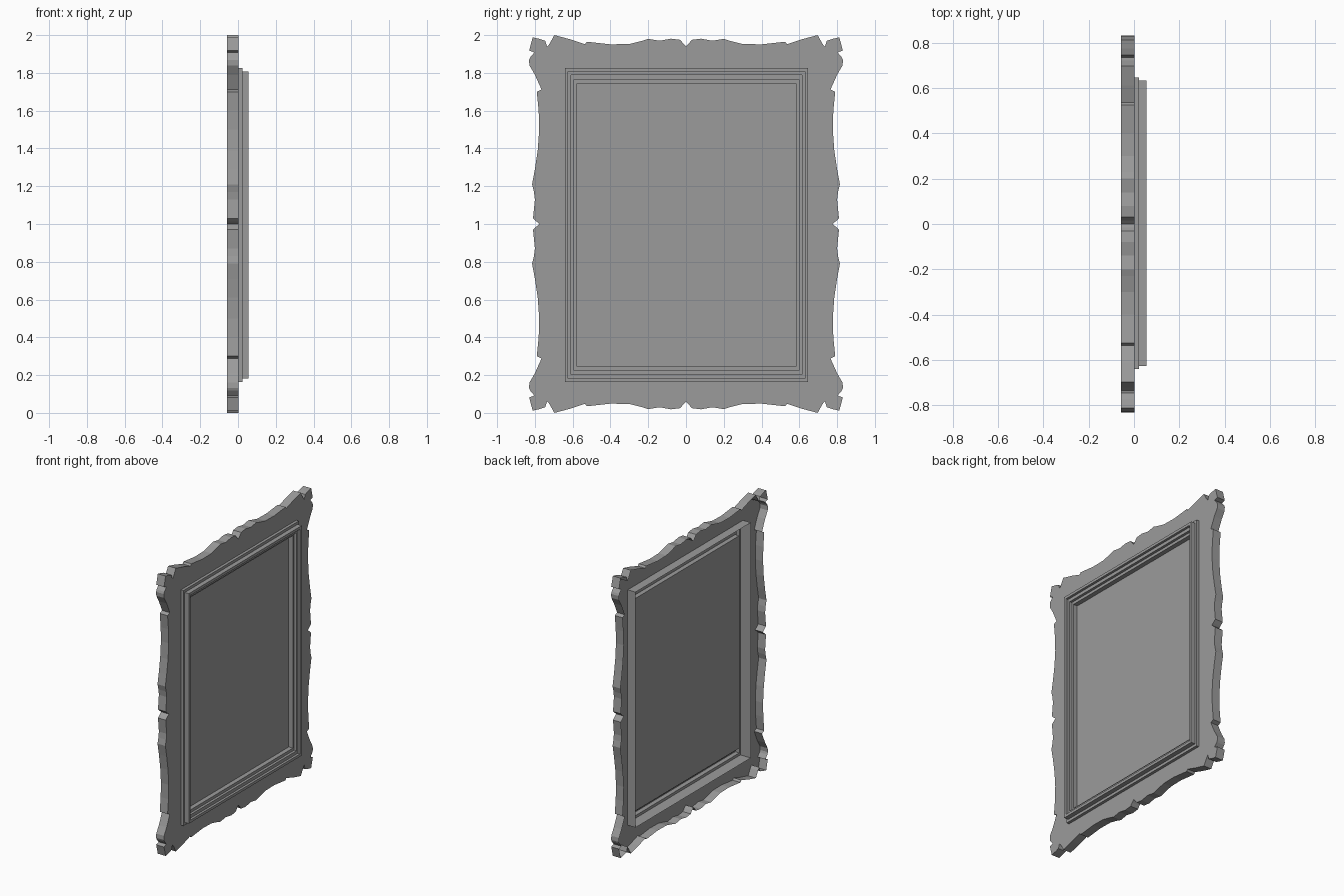
import bpy, bmesh

if "Cube" in bpy.data.objects:
    bpy.data.objects.remove(bpy.data.objects["Cube"])

BACK, FACE = -0.058, 0.003
MID_Z = 1.0

grey = bpy.data.materials.new("dark_grey")
grey.diffuse_color = (.33, .33, .33, 1)
grey.use_nodes = True
grey.node_tree.nodes["Principled BSDF"].inputs["Base Color"].default_value = grey.diffuse_color


def make_object(name, bm):
    mesh = bpy.data.meshes.new(name)
    bm.to_mesh(mesh)
    bm.free()
    mesh.materials.append(grey)
    obj = bpy.data.objects.new(name, mesh)
    bpy.context.collection.objects.link(obj)
    return obj


def add_loop(bm, pts, x):
    """Closed ring of vertices in the plane x, from (y, z-about-middle) points."""
    return [bm.verts.new((x, y, MID_Z + z)) for y, z in pts]


def bridge(bm, a, b):
    n = len(a)
    for i in range(n):
        bm.faces.new((a[i], a[(i + 1) % n], b[(i + 1) % n], b[i]))


def rect(hy, hz, cy=.003, cz=-.005):
    return [(cy + sy * hy, cz + sz * hz)
            for sy, sz in ((1, -1), (1, 1), (-1, 1), (-1, -1))]


def face_towards_x(bm):
    """Consistent normals, with the broad front pointing to +x."""
    bmesh.ops.recalc_face_normals(bm, faces=bm.faces)
    if sum(f.normal.x * f.calc_area() for f in bm.faces) < 0:
        bmesh.ops.reverse_faces(bm, faces=bm.faces)


# Scalloped outline: one quarter, from the side notch round to the top notch
quarter = [(.775, 0), (.79, .012), (.81, .03), (.806, .07), (.80, .13),
           (.805, .17), (.815, .21), (.80, .29), (.785, .39), (.777, .50),
           (.78, .60), (.79, .70), (.765, .712), (.80, .79), (.829, .84),
           (.831, .868), (.825, .882), (.803, .908), (.830, .918),
           (.812, .988), (.775, .980), (.745, .970), (.735, .938),
           (.722, .955), (.697, 1.0), (.61, .977), (.535, .952),
           (.525, .965), (.40, .951), (.30, .953), (.23, .970), (.20, .980),
           (.14, .970), (.08, .981), (.03, .975), (.015, .955), (0, .94)]
half = quarter + [(-y, z) for y, z in quarter[-2::-1]]
outline = half + [(y, -z) for y, z in half[-2:0:-1]]

# Ornate plate: front face with an opening and a rim, hollow at the back
bm = bmesh.new()
front = add_loop(bm, outline, FACE)
hole = add_loop(bm, rect(.643, .831), FACE)
edges = [bm.edges.new((lp[i], lp[(i + 1) % len(lp)]))
         for lp in (front, hole) for i in range(len(lp))]
bmesh.ops.triangle_fill(bm, use_beauty=True, edges=edges, normal=(1, 0, 0))
bridge(bm, front, add_loop(bm, outline, BACK))
face_towards_x(bm)
make_object("ornate_plate", bm)

# Stepped moulding: open-backed section (half width, half height, x) ...
section = [(.643, .831, BACK), (.643, .831, .023), (.630, .812, .023),
           (.630, .812, .055), (.612, .793, .055), (.612, .793, .038),
           (.595, .770, .038), (.595, .770, .020), (.580, .750, .020),
           (.580, .750, -.012)]
bm = bmesh.new()
loops = [add_loop(bm, rect(hy, hz), x) for hy, hz, x in section]
for a, b in zip(loops, loops[1:]):
    bridge(bm, a, b)
# ... closed by the flat picture panel
bm.faces.new(loops[-1])
face_towards_x(bm)
make_object("stepped_moulding_and_panel", bm)
